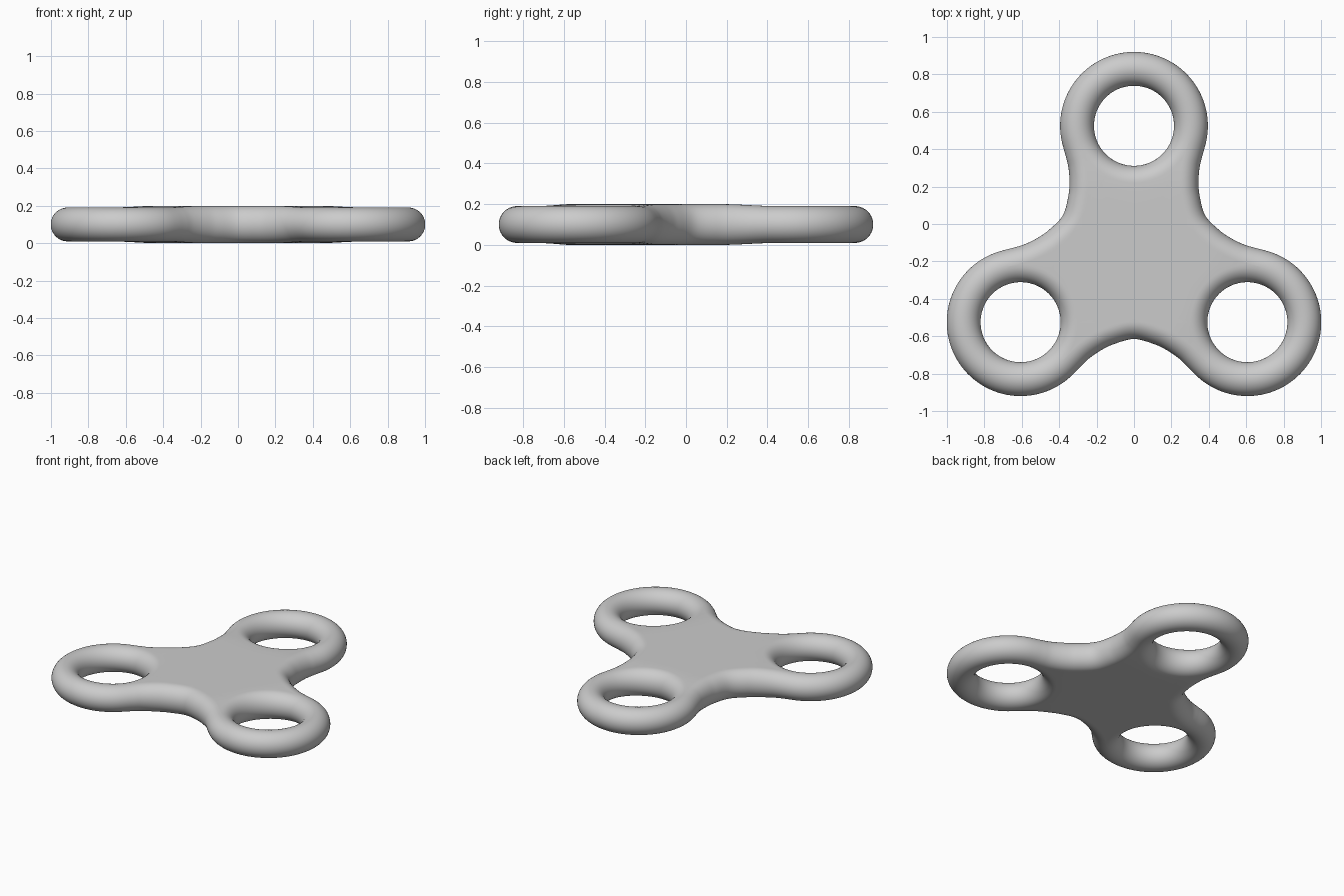
import bpy, bmesh
from math import sin, cos, pi, radians
from mathutils import Vector, Matrix

if "Cube" in bpy.data.objects:
    bpy.data.objects.remove(bpy.data.objects["Cube"])

RING = Vector((0, 0.70))          # ring centre, measured from the hub
R_OUT, R_HOLE = 0.395, 0.214
TUBE = (R_OUT - R_HOLE) / 2       # width of the rounded edge
R_MID = R_HOLE + TUBE
VALLEY = Vector((cos(pi / 6), sin(pi / 6)))   # direction of the gap between arms


def half_height(p):
    # plate is slightly thicker than the rings
    t = min(max((0.62 - p.y) / 0.27, 0), 1)
    return 0.0905 + 0.0095 * t * t * (3 - 2 * t)


def spline(pts, n):
    out = []
    for a, b, c, d in zip(pts, pts[1:], pts[2:], pts[3:]):
        for k in range(n):
            t = k / n
            out.append(0.5 * (2 * b + (c - a) * t + (2 * a - 5 * b + 4 * c - d) * t * t
                              + (3 * b - a - 3 * c + d) * t ** 3))
    return out + [pts[-2]]


def on_circle(deg):
    return RING + R_OUT * Vector((cos(radians(deg)), sin(radians(deg))))


# half outline of one arm: round tip, then neck curving into the valley
START = -16
arc = [on_circle(90 + (START - 90) * i / 30) for i in range(30)]
neck = [on_circle(START + 8), on_circle(START)] + [Vector(p) for p in (
    (0.363, 0.53), (0.350, 0.4735), (0.345, 0.40), (0.351, 0.325), (0.381, 0.22))]
side = Vector((-VALLEY.y, VALLEY.x))
neck.append(neck[-2] - 2 * neck[-2].dot(side) * side)
outline = arc + spline(neck, 6)

# columns: (ridge point, outer point or None)
cols = []
for i, p in enumerate(outline):
    if i <= len(arc):
        n = (p - RING).normalized()
    elif i == len(outline) - 1:
        n = VALLEY
    else:
        d = outline[i + 1] - outline[i - 1]
        n = Vector((-d.y, d.x)).normalized()
    cols.append((p - n * TUBE, p))
seam = cols[-1][0]
cols += [(seam * (1 - k / 12), None) for k in range(1, 13)]

# one quarter of one arm (upper half, right half)
bm = bmesh.new()
STEPS, FLAT = 10, 6
rows = []
for q, p in cols:
    d = (q - RING).normalized()
    ridge = RING + d * R_MID
    col = []
    for k in range(STEPS + 1):                      # hole wall
        a = k / STEPS * pi / 2
        xy = RING + d * (R_MID - TUBE * cos(a))
        col.append((xy, half_height(ridge) * sin(a)))
    for k in range(1, FLAT + 1):                    # flat plate
        xy = ridge.lerp(q, k / FLAT)
        col.append((xy, half_height(xy)))
    if p is not None:                               # rounded outer edge
        for k in range(1, STEPS + 1):
            a = k / STEPS * pi / 2
            col.append((q + (p - q) * sin(a), half_height(q) * cos(a)))
    rows.append([bm.verts.new((xy.x, xy.y, z)) for xy, z in col])
for a, b in zip(rows, rows[1:]):
    for k in range(min(len(a), len(b)) - 1):
        bm.faces.new((a[k], a[k + 1], b[k + 1], b[k]))


def add_copies(mats):
    geom = bm.verts[:] + bm.edges[:] + bm.faces[:]
    for m in mats:
        new = bmesh.ops.duplicate(bm, geom=geom)["geom"]
        bmesh.ops.transform(bm, matrix=m,
                            verts=[v for v in new if isinstance(v, bmesh.types.BMVert)])


# mirror left/right and top/bottom, then repeat around the hub
add_copies([Matrix.Diagonal((-1, 1, 1, 1))])
add_copies([Matrix.Diagonal((1, 1, -1, 1))])
add_copies([Matrix.Rotation(radians(a), 4, 'Z') for a in (120, 240)])
bmesh.ops.remove_doubles(bm, verts=bm.verts[:], dist=0.0004)
bmesh.ops.recalc_face_normals(bm, faces=bm.faces[:])
bmesh.ops.translate(bm, verts=bm.verts[:], vec=(0, -0.175, 0.1))
for f in bm.faces:
    f.smooth = True

mesh = bpy.data.meshes.new("three_arm_spinner_body")
bm.to_mesh(mesh)
bm.free()
obj = bpy.data.objects.new("three_arm_spinner_body", mesh)
bpy.context.collection.objects.link(obj)
